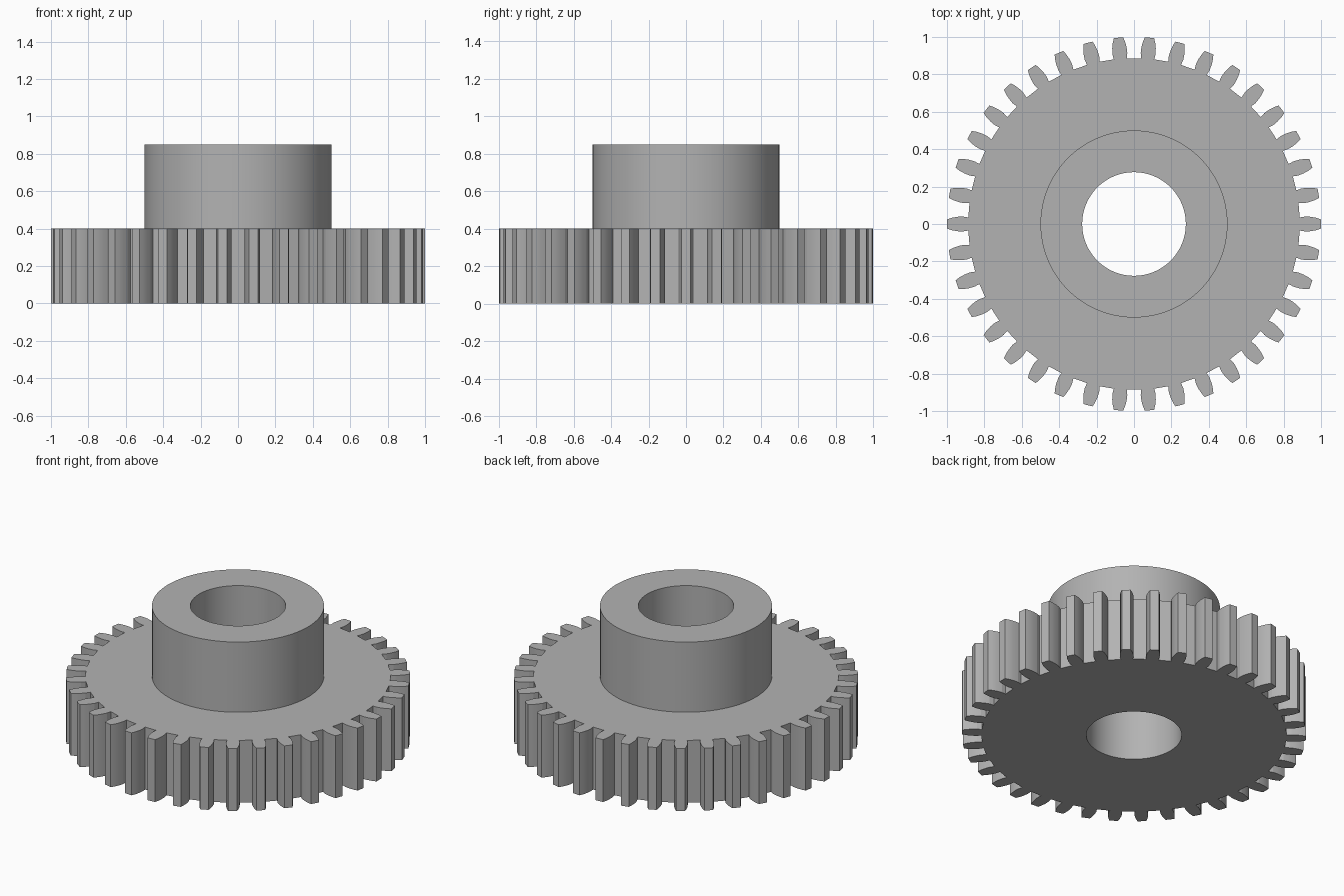
import bpy
import bmesh
from math import sin, cos, tau

old = bpy.data.objects.get("Cube")
if old:
    bpy.data.objects.remove(old, do_unlink=True)

TEETH = 38
BORE = 0.277
HUB = 0.5
FACE_TOP = 0.4
HUB_TOP = 0.85
SEGMENTS = 96

# One plain grey metal
steel = bpy.data.materials.new("grey steel")
steel.use_nodes = True
grey = (0.45, 0.45, 0.45, 1)
steel.diffuse_color = grey
steel.node_tree.nodes["Principled BSDF"].inputs["Base Color"].default_value = grey


def circle(radius):
    return [(radius * cos(tau * i / SEGMENTS), radius * sin(tau * i / SEGMENTS))
            for i in range(SEGMENTS)]


def gear_outline():
    # Tooth flank: distance from centre, half width of the tooth
    flank = [(0.886, 0.035), (0.915, 0.040), (0.945, 0.0385),
             (0.975, 0.033), (0.9995, 0.025)]
    tooth = [(r, -w) for r, w in flank] + [(r, w) for r, w in reversed(flank)]
    points = []
    for i in range(TEETH):
        c, s = cos(tau * i / TEETH), sin(tau * i / TEETH)
        points += [(x * c - y * s, x * s + y * c) for x, y in tooth]
    return points


def pierced_prism(name, outer, inner, bottom, top):
    # Fill between two outlines, then extrude upward
    bm = bmesh.new()
    edges = []
    for outline in (outer, inner):
        verts = [bm.verts.new((x, y, bottom)) for x, y in outline]
        edges += [bm.edges.new((v, verts[i - 1])) for i, v in enumerate(verts)]
    bmesh.ops.triangle_fill(bm, edges=edges, use_beauty=True)
    result = bmesh.ops.extrude_face_region(bm, geom=bm.faces[:], use_keep_orig=True)
    raised = [v for v in result["geom"] if isinstance(v, bmesh.types.BMVert)]
    bmesh.ops.translate(bm, verts=raised, vec=(0, 0, top - bottom))
    bmesh.ops.recalc_face_normals(bm, faces=bm.faces[:])
    mesh = bpy.data.meshes.new(name)
    bm.to_mesh(mesh)
    bm.free()
    mesh.materials.append(steel)
    obj = bpy.data.objects.new(name, mesh)
    bpy.context.collection.objects.link(obj)
    # Smooth round walls, crisp rims and tooth edges
    bpy.ops.object.select_all(action='DESELECT')
    obj.select_set(True)
    bpy.context.view_layer.objects.active = obj
    bpy.ops.object.shade_smooth_by_angle(angle=0.2)
    return obj


pierced_prism("toothed_wheel", gear_outline(), circle(BORE), 0, FACE_TOP)
pierced_prism("hub", circle(HUB), circle(BORE), FACE_TOP, HUB_TOP)
